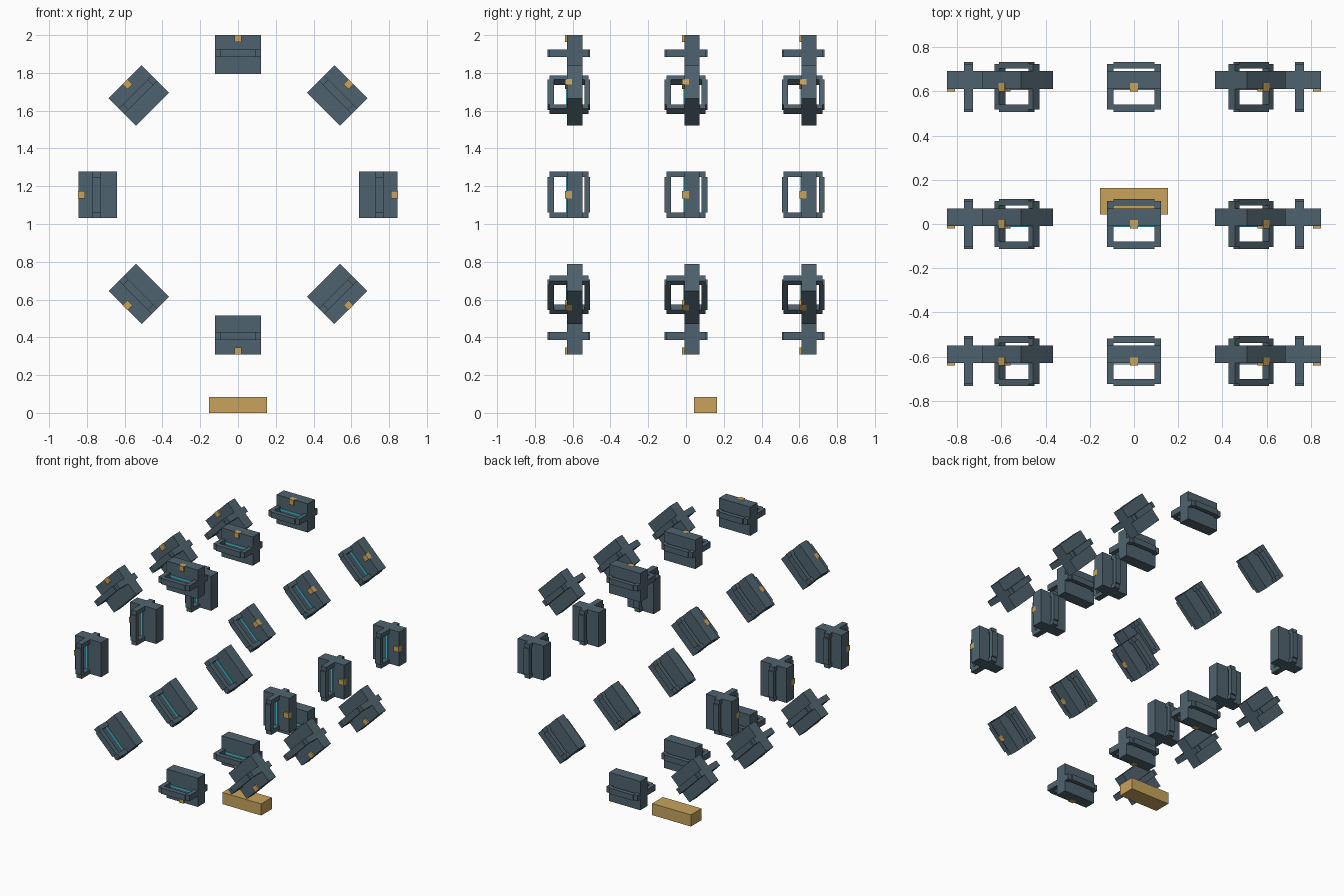
import bpy, bmesh
from math import pi
from mathutils import Matrix, Vector

cube = bpy.data.objects.get("Cube")
if cube:
    bpy.data.objects.remove(cube, do_unlink=True)


def material(name, rgb):
    m = bpy.data.materials.new(name)
    m.use_nodes = True
    m.diffuse_color = (*rgb, 1)
    m.node_tree.nodes["Principled BSDF"].inputs["Base Color"].default_value = (*rgb, 1)
    return m


SLATE = material("slate blue", (0.078, 0.124, 0.156))
GOLD = material("gold", (0.58, 0.37, 0.11))
CYAN = material("cyan", (0.05, 0.55, 0.66))

CENTRE_Z = 1.155
RING_GAP = 0.62


def box_mesh(name, boxes, mat):
    """One mesh made of boxes, each given as (x range, y range, z range)."""
    bm = bmesh.new()
    for ranges in boxes:
        low, high = (Vector(c) for c in zip(*ranges))
        place = Matrix.Translation((low + high) / 2) @ Matrix.Diagonal((*(high - low), 1))
        bmesh.ops.create_cube(bm, size=1, matrix=place)
    mesh = bpy.data.meshes.new(name)
    bm.to_mesh(mesh)
    bm.free()
    mesh.materials.append(mat)
    return mesh


def add(name, mesh, matrix=Matrix()):
    ob = bpy.data.objects.new(name, mesh)
    bpy.context.collection.objects.link(ob)
    ob.matrix_world = matrix


# Parts of one pod, drawn at the top of its ring: z is the distance from the ring centre
HALF, INNER = 0.123, 0.093
BAR_Z = (0.728, 0.769)
sides = [(-HALF, -INNER), (INNER, HALF)]
parts = {
    "pod_body": box_mesh("pod_body", [((-HALF, HALF), (-0.009, 0.071), (0.64, 0.845))], SLATE),
    "front_handle": box_mesh("front_handle",
        [(s, (-0.103, -0.009), BAR_Z) for s in sides]
        + [((-INNER, INNER), (-0.113, -0.08), BAR_Z)], SLATE),
    "back_handle": box_mesh("back_handle",
        [(s, (0.071, 0.103), BAR_Z) for s in sides]
        + [((-INNER, INNER), (0.083, 0.113), BAR_Z)], SLATE),
    "light_strip": box_mesh("light_strip", [((-INNER, INNER), (-0.014, -0.008), (0.743, 0.755))], CYAN),
    "gold_tab": box_mesh("gold_tab", [((-0.019, 0.019), (-0.02, 0.017), (0.809, 0.846))], GOLD),
}

# Three rings of eight pods
for ring in (-1, 0, 1):
    for step in range(8):
        place = Matrix.Translation((0, ring * RING_GAP, CENTRE_Z)) @ Matrix.Rotation(step * pi / 4, 4, 'Y')
        for name, mesh in parts.items():
            add(name, mesh, place)

# Base block on the ground
add("base_block", box_mesh("base_block", [((-0.153, 0.153), (0.043, 0.163), (0, 0.083))], GOLD))
